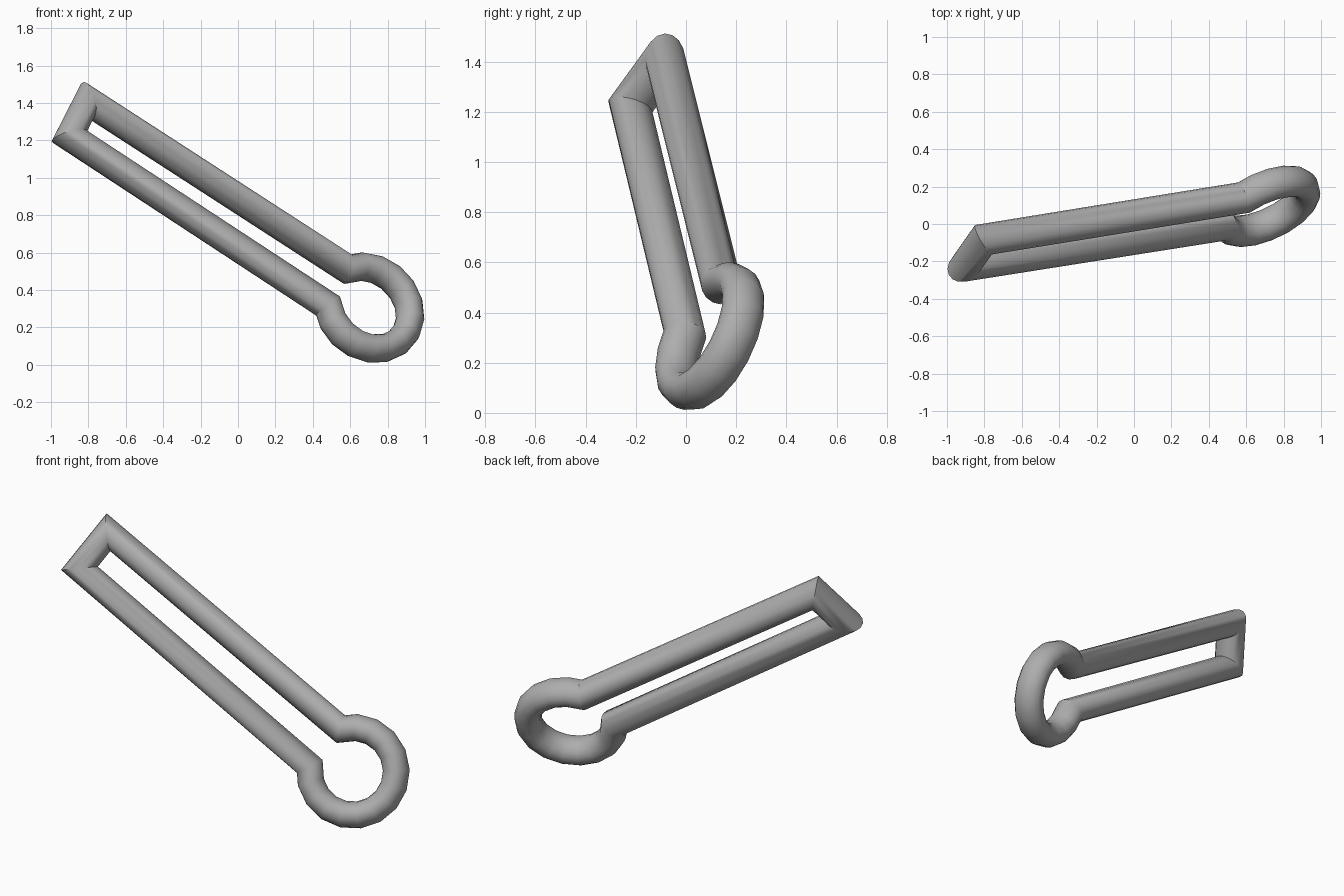
import bpy, bmesh, math
from mathutils import Vector

if "Cube" in bpy.data.objects:
    bpy.data.objects.remove(bpy.data.objects["Cube"])

# In-plane frame: rod_dir along the rods, side_dir across them, normal out of plane
corner_top = Vector((-0.805, -0.084, 1.412))
corner_low = Vector((-0.902, -0.222, 1.222))
ring_centre = Vector((0.70, 0.095, 0.305))
rod_dir = (ring_centre - (corner_top + corner_low) / 2).normalized()
side_dir = corner_top - corner_low
side_dir = (side_dir - side_dir.dot(rod_dir) * rod_dir).normalized()
normal = rod_dir.cross(side_dir)

# Closed path: square end, then an open ring
RING_RADIUS, STEPS, HALF_OPENING = 0.24, 14, 33.75
path = [corner_low, corner_top]
for i in range(STEPS + 1):
    a = math.radians(180 - HALF_OPENING - (360 - 2 * HALF_OPENING) * i / STEPS)
    path.append(ring_centre + RING_RADIUS * (math.cos(a) * rod_dir + math.sin(a) * side_dir))

# Mitred tube: one section on the bisector of each corner
WIDTH, DEPTH, SIDES = 0.073, 0.088, 16
bm = bmesh.new()
sections = []
n = len(path)
for i, p in enumerate(path):
    d_in = (p - path[i - 1]).normalized()
    d_out = (path[(i + 1) % n] - p).normalized()
    tangent = (d_in + d_out).normalized()
    across = normal.cross(tangent).normalized() * WIDTH / tangent.dot(d_out)
    angles = [math.tau * k / SIDES for k in range(SIDES)]
    sections.append([bm.verts.new(p + math.cos(t) * across + math.sin(t) * DEPTH * normal)
                     for t in angles])
for i in range(n):
    s0, s1 = sections[i], sections[(i + 1) % n]
    for k in range(SIDES):
        j = (k + 1) % SIDES
        bm.faces.new((s0[k], s0[j], s1[j], s1[k]))
bmesh.ops.recalc_face_normals(bm, faces=bm.faces)
mesh = bpy.data.meshes.new("keyhole_loop")
bm.to_mesh(mesh)
bm.free()
loop = bpy.data.objects.new("keyhole_loop", mesh)
bpy.context.collection.objects.link(loop)

# Dark grey metal
mat = bpy.data.materials.new("dark_grey")
mat.diffuse_color = (0.42, 0.42, 0.42, 1)
mat.use_nodes = True
mat.node_tree.nodes["Principled BSDF"].inputs["Base Color"].default_value = mat.diffuse_color
mesh.materials.append(mat)

bpy.context.view_layer.objects.active = loop
loop.select_set(True)
bpy.ops.object.shade_smooth_by_angle(angle=math.radians(40))
